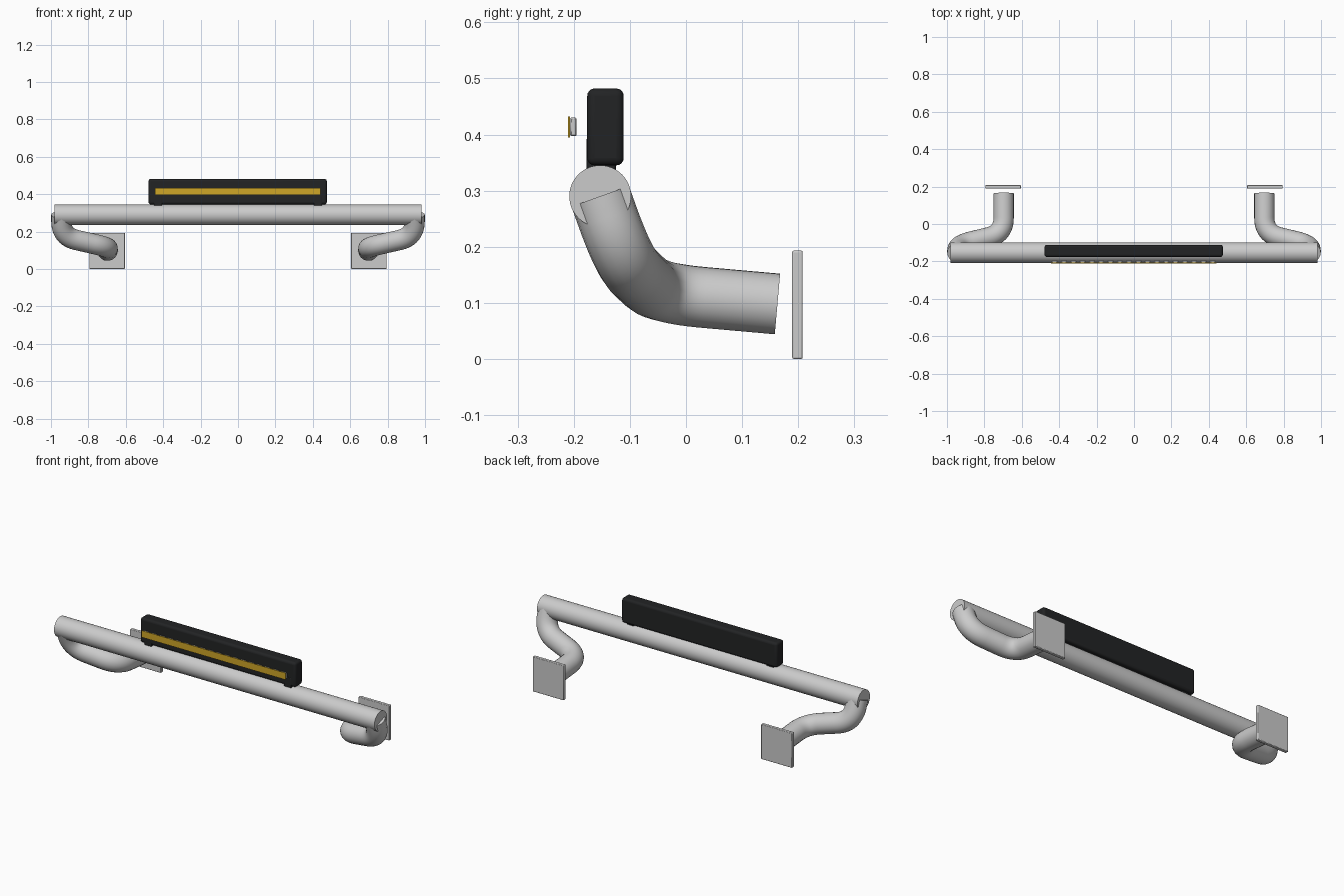
import bpy, math
from mathutils import Vector

if "Cube" in bpy.data.objects:
    bpy.data.objects.remove(bpy.data.objects["Cube"])


def material(name, rgb):
    m = bpy.data.materials.new(name)
    m.diffuse_color = (*rgb, 1)
    m.use_nodes = True
    m.node_tree.nodes["Principled BSDF"].inputs["Base Color"].default_value = m.diffuse_color
    return m


black = material("black_plastic", (0.016, 0.017, 0.018))
amber = material("amber", (0.62, 0.38, 0.02))
white = material("lens_white", (0.75, 0.75, 0.72))


def finish(o, name, mat=None, mirror=False):
    o.name = name
    if mat:
        o.data.materials.append(mat)
    bpy.ops.object.select_all(action='DESELECT')
    o.select_set(True)
    bpy.context.view_layer.objects.active = o
    bpy.ops.object.shade_smooth_by_angle(angle=math.radians(35))
    if mirror:
        pivot = bpy.data.objects.get("mirror_pivot")
        if not pivot:
            pivot = bpy.data.objects.new("mirror_pivot", None)
            pivot.hide_render = True
            bpy.context.collection.objects.link(pivot)
        o.modifiers.new("mirror", 'MIRROR').mirror_object = pivot
    return o


def box(name, lo, hi, bevel=0, segs=3, mat=None, mirror=False):
    lo, hi = Vector(lo), Vector(hi)
    bpy.ops.mesh.primitive_cube_add(size=1, location=(lo + hi) / 2)
    o = bpy.context.object
    o.scale = hi - lo
    bpy.ops.object.transform_apply(location=False, rotation=False, scale=True)
    if bevel:
        b = o.modifiers.new("bevel", 'BEVEL')
        b.width, b.segments = bevel, segs
    return finish(o, name, mat, mirror)


def rounded_path(points, cut, steps=12):
    # replace each inner corner with a smooth bend
    pts = [Vector(p) for p in points]
    out = [pts[0]]
    for a, b, c in zip(pts, pts[1:], pts[2:]):
        s = b + (a - b).normalized() * cut
        e = b + (c - b).normalized() * cut
        for i in range(steps + 1):
            t = i / steps
            out.append(s * (1 - t) ** 2 + b * 2 * t * (1 - t) + e * t * t)
    return out + [pts[-1]]


def tube(name, path, radius, mirror=False):
    cu = bpy.data.curves.new(name, 'CURVE')
    cu.dimensions = '3D'
    cu.bevel_depth, cu.bevel_resolution, cu.use_fill_caps = radius, 8, True
    sp = cu.splines.new('POLY')
    sp.points.add(len(path) - 1)
    for p, co in zip(sp.points, path):
        p.co = (*co, 1)
    o = bpy.data.objects.new(name, cu)
    bpy.context.collection.objects.link(o)
    bpy.ops.object.select_all(action='DESELECT')
    o.select_set(True)
    bpy.context.view_layer.objects.active = o
    bpy.ops.object.convert(target='MESH')
    return finish(bpy.context.object, name, None, mirror)


# main cross bar
bpy.ops.mesh.primitive_cylinder_add(vertices=48, radius=0.055, depth=1.964,
                                    location=(0, -0.153, 0.29),
                                    rotation=(0, math.pi / 2, 0))
finish(bpy.context.object, "cross_bar")

# bent support arms and mounting plates, mirrored left/right
arm = [(0.944, -0.153, 0.29), (0.944, -0.111, 0.173),
       (0.697, -0.052, 0.117), (0.697, 0.163, 0.098)]
tube("support_arm", rounded_path(arm, 0.085), 0.0545, mirror=True)
box("mounting_plate", (0.605, 0.189, 0), (0.795, 0.208, 0.193), 0.003, 2, mirror=True)

# light bar housing and its feet
box("light_housing", (-0.478, -0.176, 0.345), (0.475, -0.111, 0.482), 0.013, 4, black)
box("light_foot", (0.405, -0.177, 0.325), (0.45, -0.125, 0.395), 0.003, 2, black, True)

# amber front strip with a row of lamps behind it
box("amber_strip", (-0.444, -0.2105, 0.395), (0.44, -0.2065, 0.432), 0, 1, amber)
lamp = box("lamp_row", (-0.44, -0.2065, 0.397), (-0.408, -0.195, 0.430), 0.002, 1, white)
arr = lamp.modifiers.new("row", 'ARRAY')
arr.count, arr.use_relative_offset, arr.use_constant_offset = 18, False, True
arr.constant_offset_displace = (0.0497, 0, 0)
